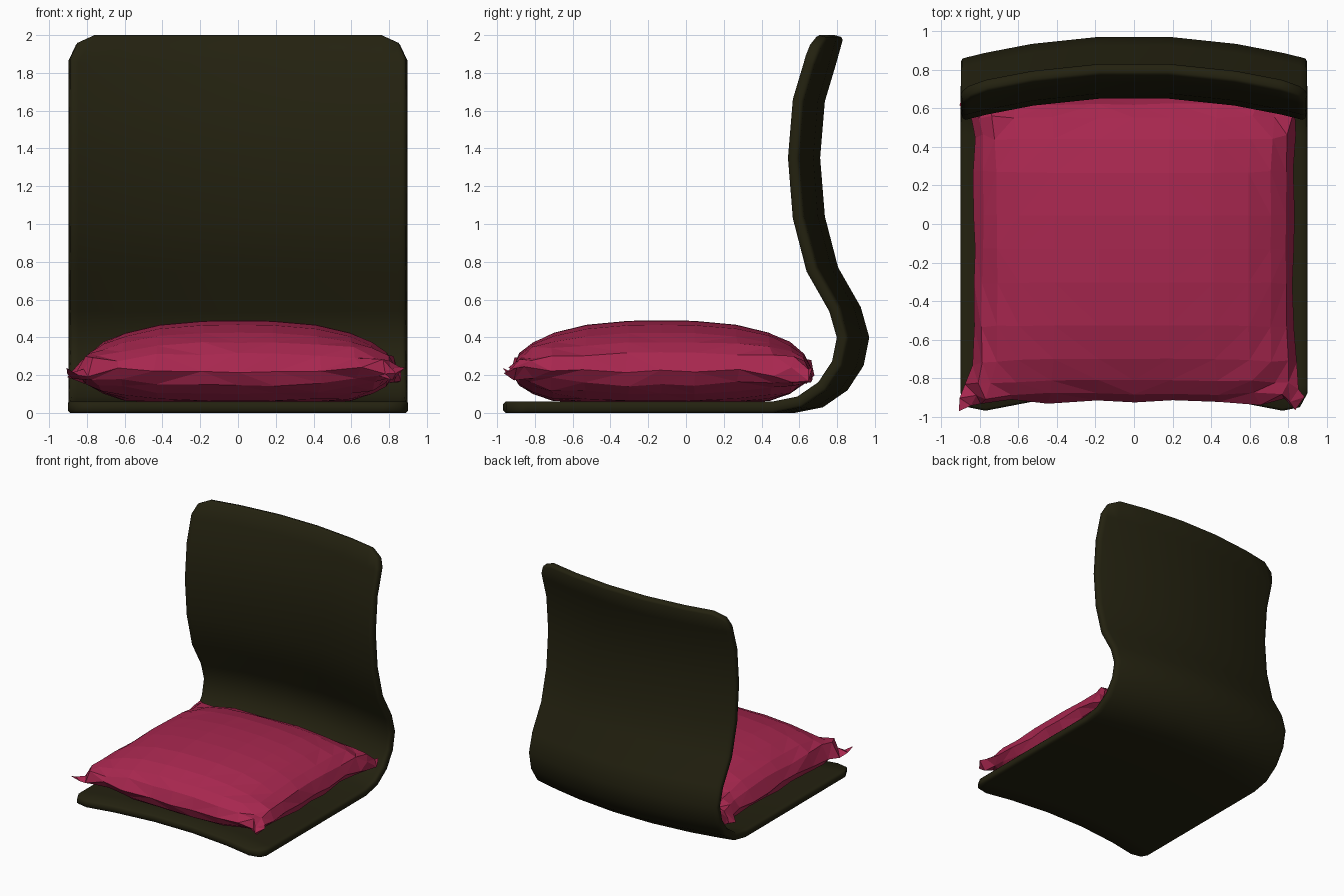
import bpy, bmesh, math, random

if "Cube" in bpy.data.objects:
    bpy.data.objects.remove(bpy.data.objects["Cube"])

random.seed(7)


def material(name, rgb):
    m = bpy.data.materials.new(name)
    m.diffuse_color = (*rgb, 1)
    m.use_nodes = True
    m.node_tree.nodes["Principled BSDF"].inputs["Base Color"].default_value = m.diffuse_color
    return m


def make_object(name, bm, mat):
    me = bpy.data.meshes.new(name)
    bm.to_mesh(me)
    bm.free()
    me.materials.append(mat)
    ob = bpy.data.objects.new(name, me)
    bpy.context.collection.objects.link(ob)
    bpy.context.view_layer.objects.active = ob
    ob.select_set(True)
    return ob


dark_olive = material("dark olive shell", (0.017, 0.0155, 0.005))
crimson = material("crimson fabric", (0.39, 0.02, 0.078))

# Bent seat shell: outer profile (y, z) on the centre line, swept across x
profile = [(-0.88, 0), (-0.72, 0), (0.0, 0), (0.58, 0), (0.73, 0.03), (0.86, 0.12),
           (0.945, 0.25), (0.975, 0.40), (0.93, 0.56), (0.81, 0.77), (0.74, 1.04),
           (0.715, 1.35), (0.74, 1.65), (0.797, 1.84), (0.838, 1.987)]
half = [(0.18, 0), (0.53, 0), (0.77, 0), (0.86, 0.04), (0.90, 0.125)]   # x, corner cut
columns = [(-x, d) for x, d in reversed(half)] + half
bm = bmesh.new()
rows = []
for i, (y, z) in enumerate(profile):
    row = []
    for x, cut in columns:
        yy, zz = y, z
        if i == 0:
            yy += cut
        elif i == len(profile) - 1:
            yy -= cut * 0.28
            zz -= cut
        row.append(bm.verts.new((x, yy - 0.12 * (x / 0.9) ** 2, zz)))
    rows.append(row)
for a, b in zip(rows, rows[1:]):
    for j in range(len(columns) - 1):
        bm.faces.new((a[j], b[j], b[j + 1], a[j + 1]))
shell = make_object("seat_shell", bm, dark_olive)
sol = shell.modifiers.new("thickness", "SOLIDIFY")
sol.thickness = 0.06
sol.offset = -1
sol.use_even_offset = True
bev = shell.modifiers.new("rounded rim", "BEVEL")
bev.width = 0.012
bev.segments = 1
bev.limit_method = "ANGLE"
bev.angle_limit = math.radians(60)
for m in ("thickness", "rounded rim"):
    bpy.ops.object.modifier_apply(modifier=m)
bpy.ops.object.shade_smooth_by_angle(angle=math.radians(50))
shell.select_set(False)

# Stuffed cushion: two puffed grids meeting at a seam, crumpled near the corners
steps = [0.22, 0.5, 0.72, 0.86, 0.95, 1.0]
grid = [-s for s in reversed(steps)] + [0] + steps
last = len(grid) - 1


def puff(t):
    return math.sqrt(max(0, 1 - abs(t) ** 2.6))


bm = bmesh.new()
verts = {}
for side in (1, -1):
    for i, u in enumerate(grid):
        for j, v in enumerate(grid):
            seam = i in (0, last) or j in (0, last)
            if seam and side == -1:
                verts[side, i, j] = verts[1, i, j]
                continue
            f = puff(u) * puff(v)
            x = u * (0.825 + 0.07 * abs(v) ** 6)
            y = -0.13 + v * (0.79 + 0.025 * abs(u) ** 6)
            z = 0.22 + (0.27 * f if side == 1 else -0.16 * min(1, 1.3 * f))
            corner = (abs(u) * abs(v)) ** 3
            edge = max(abs(u), abs(v)) ** 8
            k = 0.035 * corner + 0.010 * edge
            x += random.uniform(-k, k) * 0.8
            y += random.uniform(-k, k) * 0.8
            z = max(0.06, z + random.uniform(-k, k) * 1.3)
            verts[side, i, j] = bm.verts.new((x, y, z))
for side in (1, -1):
    for i in range(last):
        for j in range(last):
            q = [verts[side, a, b] for a, b in ((i, j), (i + 1, j), (i + 1, j + 1), (i, j + 1))]
            bm.faces.new(q if side == 1 else q[::-1])
bmesh.ops.triangulate(bm, faces=bm.faces[:])
bmesh.ops.recalc_face_normals(bm, faces=bm.faces[:])
make_object("seat_cushion", bm, crimson)
